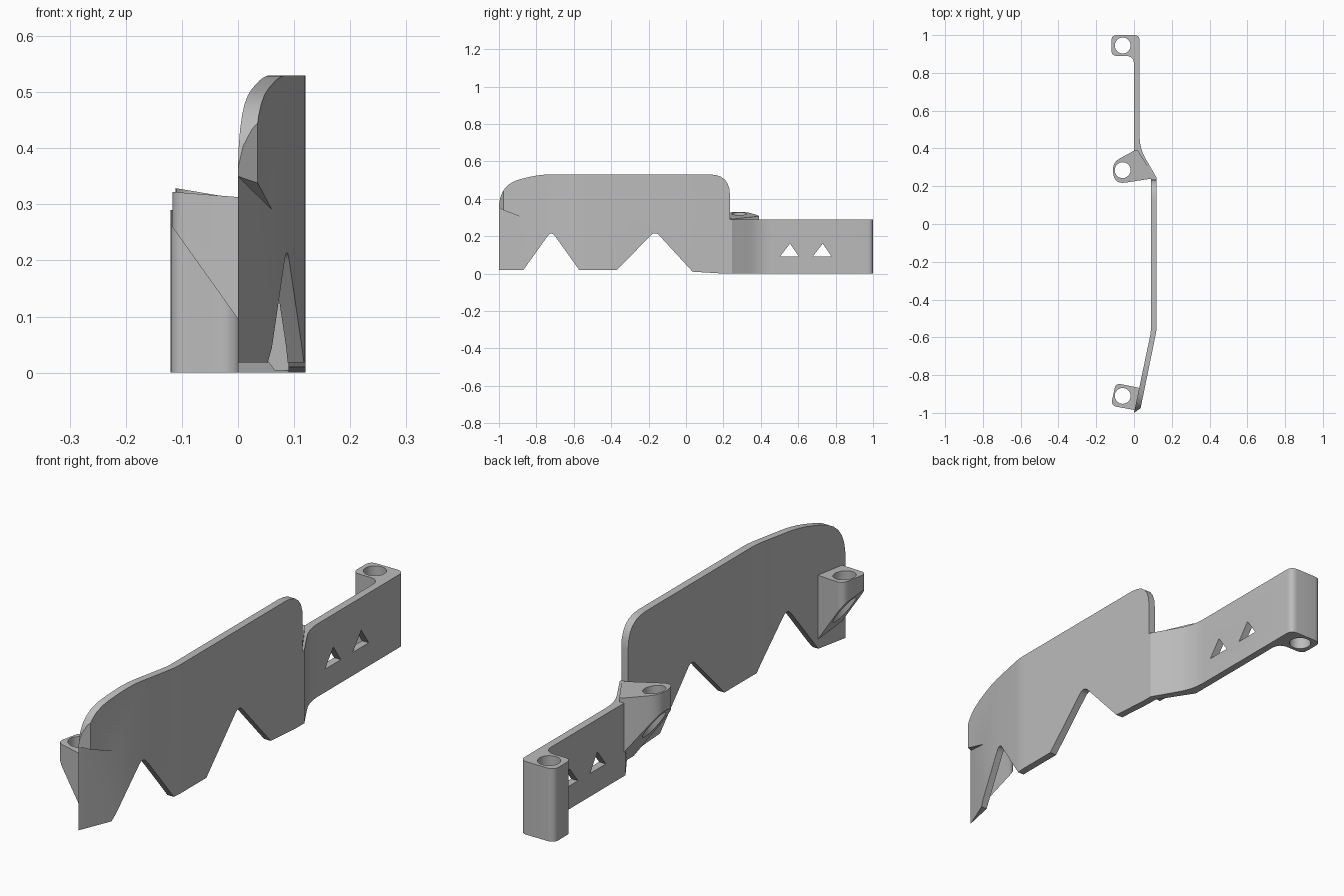
import bpy, bmesh, math
from mathutils import Vector

cube = bpy.data.objects.get("Cube")
if cube:
    bpy.data.objects.remove(cube, do_unlink=True)

grey = bpy.data.materials.new("plain grey")
grey.use_nodes = True
grey.diffuse_color = (0.5, 0.5, 0.5, 1)
grey.node_tree.nodes["Principled BSDF"].inputs["Base Color"].default_value = (0.5, 0.5, 0.5, 1)


def rounded(corners, steps=6):
    """Outline from (a, b) or (a, b, cut) corners; cut is the rounding length."""
    out = []
    for i, c in enumerate(corners):
        p = Vector(c[:2])
        if len(c) == 2:
            out.append(p)
            continue
        a = p + (Vector(corners[i - 1][:2]) - p).normalized() * c[2]
        b = p + (Vector(corners[(i + 1) % len(corners)][:2]) - p).normalized() * c[2]
        for k in range(steps + 1):
            t = k / steps
            out.append(a * (1 - t) ** 2 + p * 2 * t * (1 - t) + b * t * t)
    return out


def prism(name, outline, axis, lo, hi):
    """Extrude an outline along an axis; the outline uses the other two axes in order."""
    place = {"x": lambda p, h: (h, p[0], p[1]),
             "y": lambda p, h: (p[0], h, p[1]),
             "z": lambda p, h: (p[0], p[1], h)}[axis]
    bm = bmesh.new()
    face = bm.faces.new([bm.verts.new(place(p, lo)) for p in outline])
    ext = bmesh.ops.extrude_face_region(bm, geom=[face])
    shift = Vector(place((0, 0), hi - lo))
    bmesh.ops.translate(bm, vec=shift, verts=[g for g in ext["geom"] if isinstance(g, bmesh.types.BMVert)])
    bmesh.ops.recalc_face_normals(bm, faces=bm.faces)
    mesh = bpy.data.meshes.new(name)
    bm.to_mesh(mesh)
    bm.free()
    mesh.materials.append(grey)
    ob = bpy.data.objects.new(name, mesh)
    bpy.context.collection.objects.link(ob)
    return ob


def combine(ob, tool, operation):
    mod = ob.modifiers.new("shape", "BOOLEAN")
    mod.operation, mod.object, mod.solver = operation, tool, "EXACT"
    bpy.context.view_layer.objects.active = ob
    bpy.ops.object.modifier_apply(modifier=mod.name)
    bpy.data.objects.remove(tool, do_unlink=True)


def drill(ob, x, y, r=0.042):
    ring = [(x + r * math.cos(k * math.tau / 32), y + r * math.sin(k * math.tau / 32)) for k in range(32)]
    combine(ob, prism("drill", ring, "z", -0.1, 0.7), "DIFFERENCE")


def finish(ob):
    bpy.ops.object.select_all(action="DESELECT")
    ob.select_set(True)
    bpy.context.view_layer.objects.active = ob
    bpy.ops.object.shade_smooth_by_angle(angle=math.radians(30))


# Wall plan: angled front, straight middle, bend and rear arm with its bolt boss
plan = rounded([(0, -1), (0.035, -0.975), (0.12, -0.56, 0.03), (0.12, 0.245),
                (0.03, 0.40, 0.06), (0.03, 1, 0.03), (-0.12, 1, 0.03), (-0.12, 0.89, 0.03),
                (0, 0.89, 0.045), (0, 0.38), (0.09, 0.24), (0.09, -0.57, 0.03)])
wall = prism("guard_wall", plan, "z", -0.05, 0.6)

# Side silhouette: notched lower edge, rounded tall panel, low rear arm
side = rounded([(-1.01, 0.018), (-0.87, 0.018), (-0.72, 0.228, 0.035), (-0.57, 0.018),
                (-0.37, 0.018), (-0.165, 0.228, 0.035), (0.035, 0.01), (0.2, 0), (1.01, 0),
                (1.01, 0.29), (0.235, 0.29), (0.235, 0.53, 0.11), (-0.78, 0.53, 0.06),
                (-0.99, 0.48, 0.11), (-1.005, 0.3)])
combine(wall, prism("silhouette", side, "x", -0.3, 0.3), "INTERSECT")

# Thinned lower front edge, rising to a sloped shoulder
wedge = prism("wedge", [(0, -1), (0.061, -0.85), (0.1, -1.02)], "z", -0.1, 0.35)
for v in wedge.data.vertices:
    if v.co.z > 0 and v.co.y > -0.9:
        v.co.z = 0.29
combine(wall, wedge, "DIFFERENCE")

# Triangular windows in the rear arm
for mid in (0.553, 0.728):
    tri = [(mid - 0.05, 0.092), (mid + 0.05, 0.092), (mid + 0.003, 0.16)]
    combine(wall, prism("window", tri, "x", -0.05, 0.1), "DIFFERENCE")
drill(wall, -0.06, 0.945)
finish(wall)


def gusset_boss(name, outline, top, slope, centre):
    """Bolt boss with a sloped top and a diagonal underside running into the wall."""
    ob = prism(name, outline, "z", -0.1, 0.6)
    section = [(-0.13, 0.278), (-0.13, top + slope * 0.13), (0.13, top - slope * 0.13),
               (0.13, 0.004), (0.065, 0.004)]
    combine(ob, prism("section", section, "y", -1.2, 1.2), "INTERSECT")
    drill(ob, *centre)
    finish(ob)


gusset_boss("front_boss", rounded([(-0.122, -0.962, 0.03), (-0.097, -0.842, 0.03),
                                   (0.03, -0.868), (0.004, -0.985)]), 0.313, 0.08, (-0.06, -0.91))
gusset_boss("middle_boss", rounded([(0.02, 0.39), (0, 0.388), (-0.115, 0.325, 0.045),
                                    (-0.105, 0.21, 0.06), (0.105, 0.242), (0.105, 0.255)]),
            0.31, 0.17, (-0.06, 0.285))
